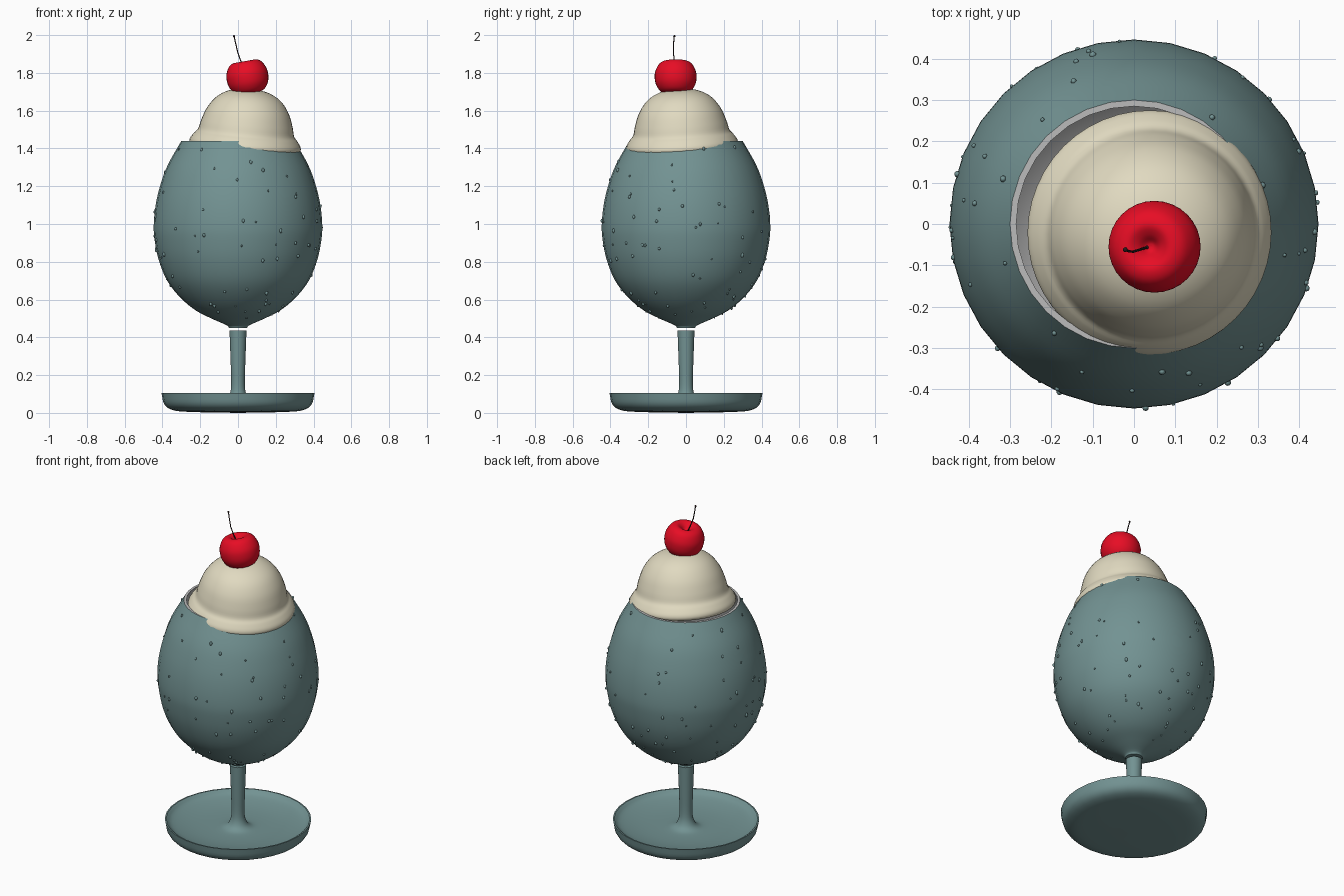
import bpy, bmesh, math, random
from mathutils import Vector, Matrix

if "Cube" in bpy.data.objects:
    bpy.data.objects.remove(bpy.data.objects["Cube"])

random.seed(7)


def material(name, rgb):
    m = bpy.data.materials.new(name)
    m.diffuse_color = (*rgb, 1)
    m.use_nodes = True
    m.node_tree.nodes["Principled BSDF"].inputs["Base Color"].default_value = m.diffuse_color
    return m


TEAL = material("teal_glass", (0.17, 0.29, 0.29))
GREY = material("grey_inside", (0.5, 0.5, 0.5))
CREAM = material("cream", (0.75, 0.70, 0.53))
RED = material("cherry_red", (0.80, 0.004, 0.018))
DARK = material("dark_stalk", (0.02, 0.01, 0.01))


def smooth(pts, n=4):
    """Catmull-Rom curve through (r, z) points."""
    p = [Vector(q) for q in pts]
    p = [2 * p[0] - p[1]] + p + [2 * p[-1] - p[-2]]
    out = []
    for a, b, c, d in zip(p, p[1:], p[2:], p[3:]):
        for i in range(n):
            t = i / n
            out.append(0.5 * (2 * b + (c - a) * t + (2 * a - 5 * b + 4 * c - d) * t * t
                              + (3 * b - a - 3 * c + d) * t ** 3))
    return [(max(v.x, 0), v.y) for v in out] + [tuple(pts[-1])]


def finish(name, bm, mats, angle=40):
    me = bpy.data.meshes.new(name)
    bmesh.ops.recalc_face_normals(bm, faces=bm.faces)
    bm.to_mesh(me)
    bm.free()
    for m in mats:
        me.materials.append(m)
    ob = bpy.data.objects.new(name, me)
    bpy.context.collection.objects.link(ob)
    bpy.ops.object.select_all(action='DESELECT')
    ob.select_set(True)
    bpy.context.view_layer.objects.active = ob
    bpy.ops.object.shade_smooth_by_angle(angle=math.radians(angle))
    return ob


def lathe(name, profile, mats, sides=32, split=None, angle=40):
    """Revolve a profile; faces from segment 'split' on use the second material."""
    bm = bmesh.new()
    rings = []
    for r, z in profile:
        if r < 1e-4:
            rings.append([bm.verts.new((0, 0, z))] * sides)
        else:
            rings.append([bm.verts.new((r * math.cos(math.tau * i / sides),
                                        r * math.sin(math.tau * i / sides), z)) for i in range(sides)])
    for k, (a, b) in enumerate(zip(rings, rings[1:])):
        for i in range(sides):
            j = (i + 1) % sides
            f = bm.faces.new(list(dict.fromkeys((a[i], a[j], b[j], b[i]))))
            f.material_index = int(split is not None and k >= split)
    return finish(name, bm, mats, angle)


# Foot and stem
lathe("foot_and_stem",
      smooth([(0, 0), (0.25, 0.005), (0.345, 0.015), (0.39, 0.045), (0.405, 0.105)])
      + smooth([(0.397, 0.105), (0.36, 0.08), (0.25, 0.06), (0.12, 0.055), (0.07, 0.065),
                (0.045, 0.095), (0.036, 0.15), (0.039, 0.27), (0.045, 0.437)]) + [(0, 0.437)],
      [TEAL])

# Bowl, with grey rim and inside
outer = smooth([(0.048, 0.45), (0.06, 0.464), (0.13, 0.495), (0.22, 0.54), (0.305, 0.61), (0.375, 0.70),
                (0.42, 0.81), (0.442, 0.92), (0.446, 1.0), (0.436, 1.1), (0.413, 1.2),
                (0.373, 1.31), (0.30, 1.44)])
inner = smooth([(0.285, 1.44), (0.36, 1.30), (0.418, 1.1), (0.428, 1.0), (0.40, 0.81),
                (0.29, 0.63), (0.13, 0.525), (0, 0.50)])
lathe("bowl", [(0, 0.45)] + outer + inner, [TEAL, GREY], split=len(outer))

# Droplets scattered over the bowl
bm = bmesh.new()
for _ in range(130):
    z = random.uniform(0.5, 1.42)
    r = next(a[0] + (b[0] - a[0]) * (z - a[1]) / (b[1] - a[1])
             for a, b in zip(outer, outer[1:]) if a[1] <= z <= b[1])
    th = random.uniform(0, math.tau)
    s = random.uniform(0.004, 0.0085)
    pos = Vector((r * math.cos(th), r * math.sin(th), z))
    bmesh.ops.create_icosphere(bm, subdivisions=2, radius=s,
                               matrix=Matrix.Translation(pos)
                               @ Matrix.Diagonal((1, 1, random.uniform(1, 1.7), 1)))
finish("droplets", bm, [TEAL])

# Ice cream scoop with a flared skirt, tipped to the front right
scoop = lathe("scoop",
              smooth([(0, 0.29), (0.09, 0.281), (0.165, 0.243), (0.215, 0.18), (0.242, 0.11), (0.255, 0.06),
                      (0.275, 0.035), (0.294, 0.005), (0.293, -0.018), (0.27, -0.03),
                      (0.2, -0.03), (0, -0.03)]), [CREAM], sides=48, angle=80)
scoop.location = (0.038, -0.021, 1.425)
scoop.rotation_euler = (math.radians(3.5), math.radians(5), 0)

# Cherry, dimpled at the top and leaning left
cherry = lathe("cherry",
               smooth([(0, 0.05), (0.012, 0.054), (0.03, 0.073), (0.055, 0.085), (0.085, 0.072),
                       (0.106, 0.035), (0.111, 0.0), (0.104, -0.04), (0.08, -0.075),
                       (0.045, -0.087), (0, -0.082)]), [RED], angle=80)
cherry.location = (0.05, -0.055, 1.778)
cherry.rotation_euler = (0, math.radians(-10), 0)

# Cherry stalk: thin tube with a small knob at each end
path = [(0.03, -0.057, 1.825), (0.014, -0.062, 1.865), (-0.002, -0.067, 1.91),
        (-0.012, -0.066, 1.955), (-0.021, -0.062, 1.994)]
cu = bpy.data.curves.new("cherry_stalk", 'CURVE')
cu.dimensions = '3D'
cu.bevel_depth = 0.003
cu.bevel_resolution = 2
cu.use_fill_caps = True
sp = cu.splines.new('POLY')
sp.points.add(len(path) - 1)
for pt, co in zip(sp.points, path):
    pt.co = (*co, 1)
cu.materials.append(DARK)
stalk = bpy.data.objects.new("cherry_stalk", cu)
bpy.context.collection.objects.link(stalk)

bm = bmesh.new()
for end in (path[0], path[-1]):
    bmesh.ops.create_icosphere(bm, subdivisions=2, radius=0.006, matrix=Matrix.Translation(end))
finish("stalk_knobs", bm, [DARK])
